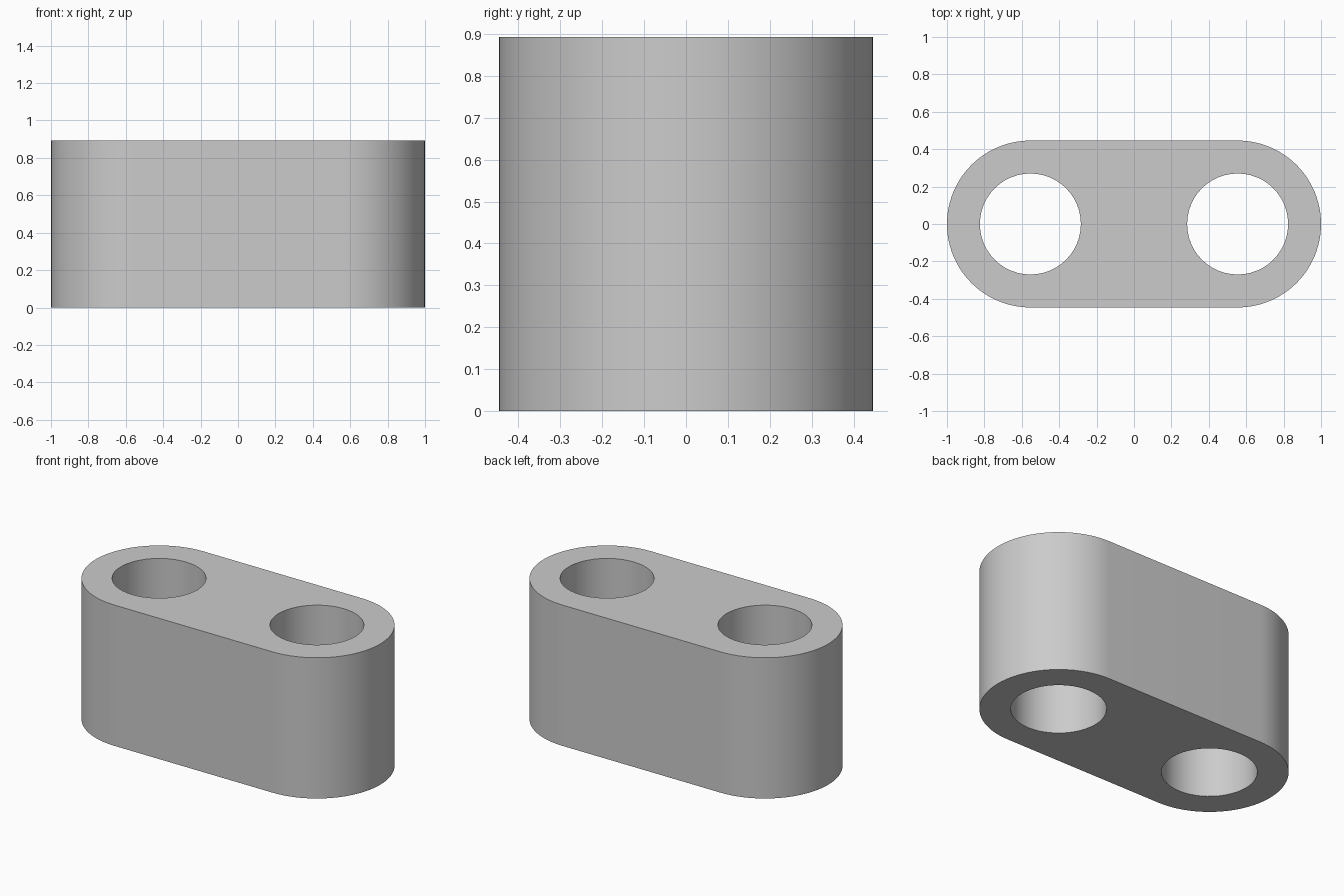
import bpy, bmesh
from math import cos, sin, pi, radians

default = bpy.data.objects.get("Cube")
if default:
    bpy.data.objects.remove(default, do_unlink=True)

HEIGHT = 0.893
OUTER = 0.446
CENTRE = 1 - OUTER
HOLE = 0.27
STEPS = 48  # segments per half circle


def arc(cx, radius, start, sweep, count):
    return [(cx + radius * cos(start + sweep * i / STEPS),
             radius * sin(start + sweep * i / STEPS), 0) for i in range(count)]


def add_loop(bm, points):
    verts = [bm.verts.new(p) for p in points]
    return [bm.edges.new((v, verts[i - 1])) for i, v in enumerate(verts)]


# Plain grey material
grey = bpy.data.materials.new("grey")
grey.use_nodes = True
colour = (0.6, 0.6, 0.6, 1)
grey.diffuse_color = colour
grey.node_tree.nodes["Principled BSDF"].inputs["Base Color"].default_value = colour

# Stadium outline with two round holes, filled and extruded upwards
bm = bmesh.new()
edges = add_loop(bm, arc(CENTRE, OUTER, -pi / 2, pi, STEPS + 1)
                 + arc(-CENTRE, OUTER, pi / 2, pi, STEPS + 1))
for side in (-1, 1):
    edges += add_loop(bm, arc(side * CENTRE, HOLE, 0, 2 * pi, STEPS))
bmesh.ops.triangle_fill(bm, edges=edges, use_beauty=True, normal=(0, 0, 1))
result = bmesh.ops.extrude_face_region(bm, geom=bm.faces[:], use_keep_orig=True)
top = [g for g in result["geom"] if isinstance(g, bmesh.types.BMVert)]
bmesh.ops.translate(bm, verts=top, vec=(0, 0, HEIGHT))
bmesh.ops.recalc_face_normals(bm, faces=bm.faces[:])

mesh = bpy.data.meshes.new("link_block")
bm.to_mesh(mesh)
bm.free()
mesh.materials.append(grey)
block = bpy.data.objects.new("link_block", mesh)
bpy.context.collection.objects.link(block)

# Smooth round walls with sharp rims
bpy.ops.object.select_all(action="DESELECT")
block.select_set(True)
bpy.context.view_layer.objects.active = block
bpy.ops.object.shade_smooth_by_angle(angle=radians(30))
